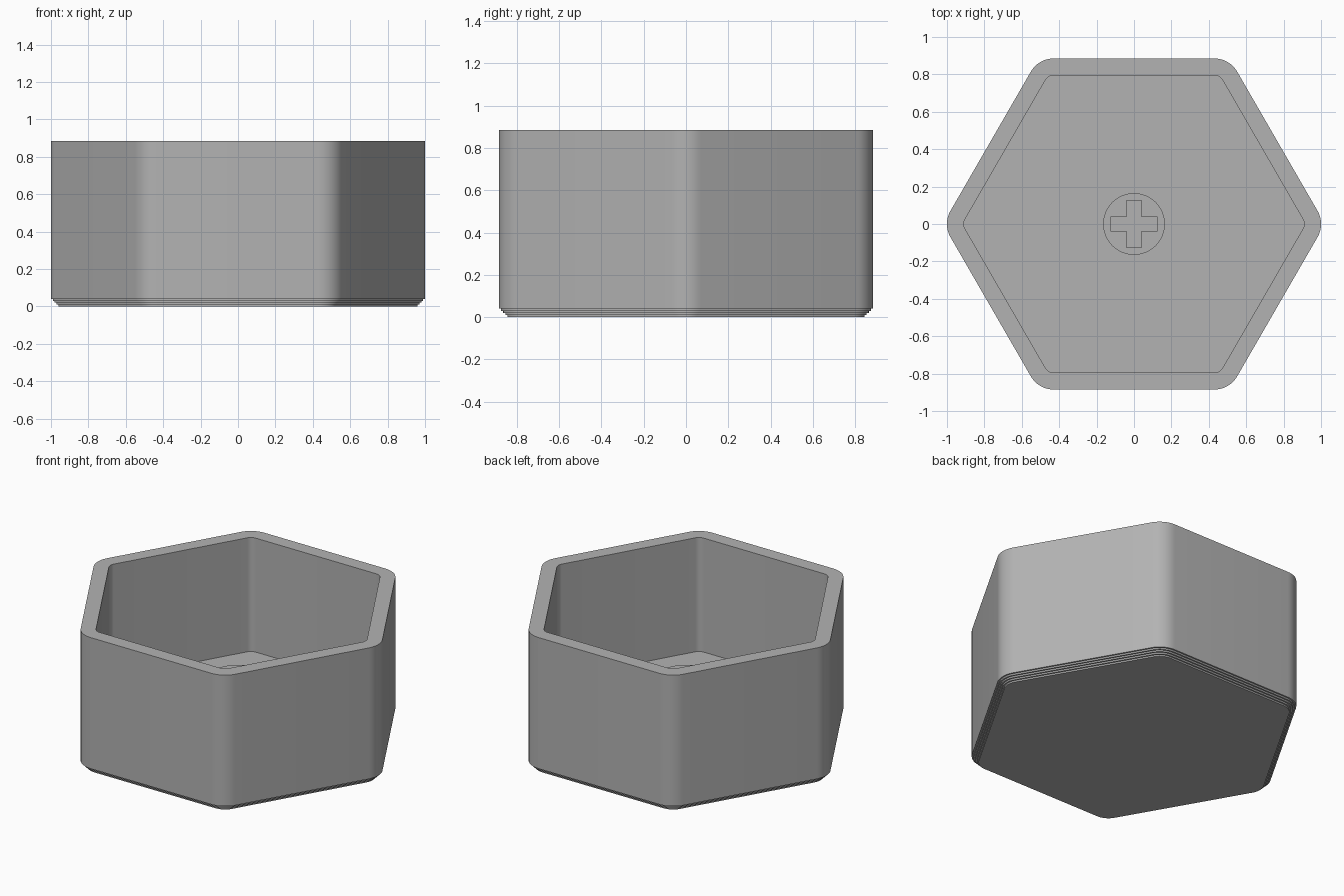
import bpy
import bmesh
import math

HEIGHT = 0.885       # rim height
FLOOR = 0.15         # inside floor height
STEM_TOP = 0.41
STEP = 0.01          # size of each step around the base

if "Cube" in bpy.data.objects:
    bpy.data.objects.remove(bpy.data.objects["Cube"], do_unlink=True)

grey = bpy.data.materials.new("plain grey")
grey.use_nodes = True
colour = (0.45, 0.45, 0.45, 1)
grey.diffuse_color = colour
grey.node_tree.nodes["Principled BSDF"].inputs["Base Color"].default_value = colour


def rounded_hexagon(apothem, radius, segments=10):
    """Outline with corners on the x axis, each rounded by an arc."""
    points = []
    reach = (apothem - radius) / math.cos(math.pi / 6)
    for corner in range(6):
        middle = corner * math.pi / 3
        for i in range(segments + 1):
            a = middle + (i / segments - 0.5) * math.pi / 3
            points.append((reach * math.cos(middle) + radius * math.cos(a),
                           reach * math.sin(middle) + radius * math.sin(a)))
    return points


def shade(obj):
    bpy.ops.object.select_all(action='DESELECT')
    obj.select_set(True)
    bpy.context.view_layer.objects.active = obj
    bpy.ops.object.shade_smooth_by_angle(angle=math.radians(30))


# Hollow body: stepped base, straight outer wall, rim, inner wall and floor
layers = []
for i in range(4):
    inset = (4 - i) * STEP
    for z in (i * STEP, (i + 1) * STEP):
        layers.append((0.885 - inset, 0.14 - inset, z))
layers += [(0.885, 0.14, 4 * STEP), (0.885, 0.14, HEIGHT),
           (0.795, 0.05, HEIGHT), (0.795, 0.05, FLOOR)]

bm = bmesh.new()
rings = [[bm.verts.new((x, y, z)) for x, y in rounded_hexagon(apothem, radius)]
         for apothem, radius, z in layers]
for low, high in zip(rings, rings[1:]):
    for i in range(len(low)):
        j = (i + 1) % len(low)
        bm.faces.new((low[i], low[j], high[j], high[i]))
bm.faces.new(rings[0][::-1])
bm.faces.new(rings[-1])
mesh = bpy.data.meshes.new("hollow_body")
bm.to_mesh(mesh)
bm.free()
body = bpy.data.objects.new("hollow_body", mesh)
bpy.context.collection.objects.link(body)
mesh.materials.append(grey)
shade(body)

# Round stem with a cross-shaped socket, standing on the floor
circle = [(0.165 * math.cos(a * math.tau / 64), 0.165 * math.sin(a * math.tau / 64))
          for a in range(64)]
arm, wide, narrow = 0.126, 0.04, 0.037
quarter = [(arm, narrow), (wide, narrow), (wide, arm)]
cross = (quarter + [(-x, y) for x, y in quarter[::-1]]
         + [(-x, -y) for x, y in quarter] + [(x, -y) for x, y in quarter[::-1]])

curve = bpy.data.curves.new("stem", 'CURVE')
curve.dimensions = '2D'
curve.fill_mode = 'BOTH'
curve.extrude = (STEM_TOP - FLOOR) / 2
for outline in (circle, cross):
    spline = curve.splines.new('POLY')
    spline.points.add(len(outline) - 1)
    for point, (x, y) in zip(spline.points, outline):
        point.co = (x, y, 0, 1)
    spline.use_cyclic_u = True
curve.materials.append(grey)
stem = bpy.data.objects.new("stem", curve)
stem.location.z = (STEM_TOP + FLOOR) / 2
bpy.context.collection.objects.link(stem)
bpy.ops.object.select_all(action='DESELECT')
stem.select_set(True)
bpy.context.view_layer.objects.active = stem
bpy.ops.object.convert(target='MESH')
stem = bpy.context.view_layer.objects.active

# Weld the caps to the walls so the shading follows the real edges
bm = bmesh.new()
bm.from_mesh(stem.data)
bmesh.ops.remove_doubles(bm, verts=bm.verts, dist=0.0005)
bmesh.ops.recalc_face_normals(bm, faces=bm.faces)
bm.to_mesh(stem.data)
bm.free()
shade(stem)
